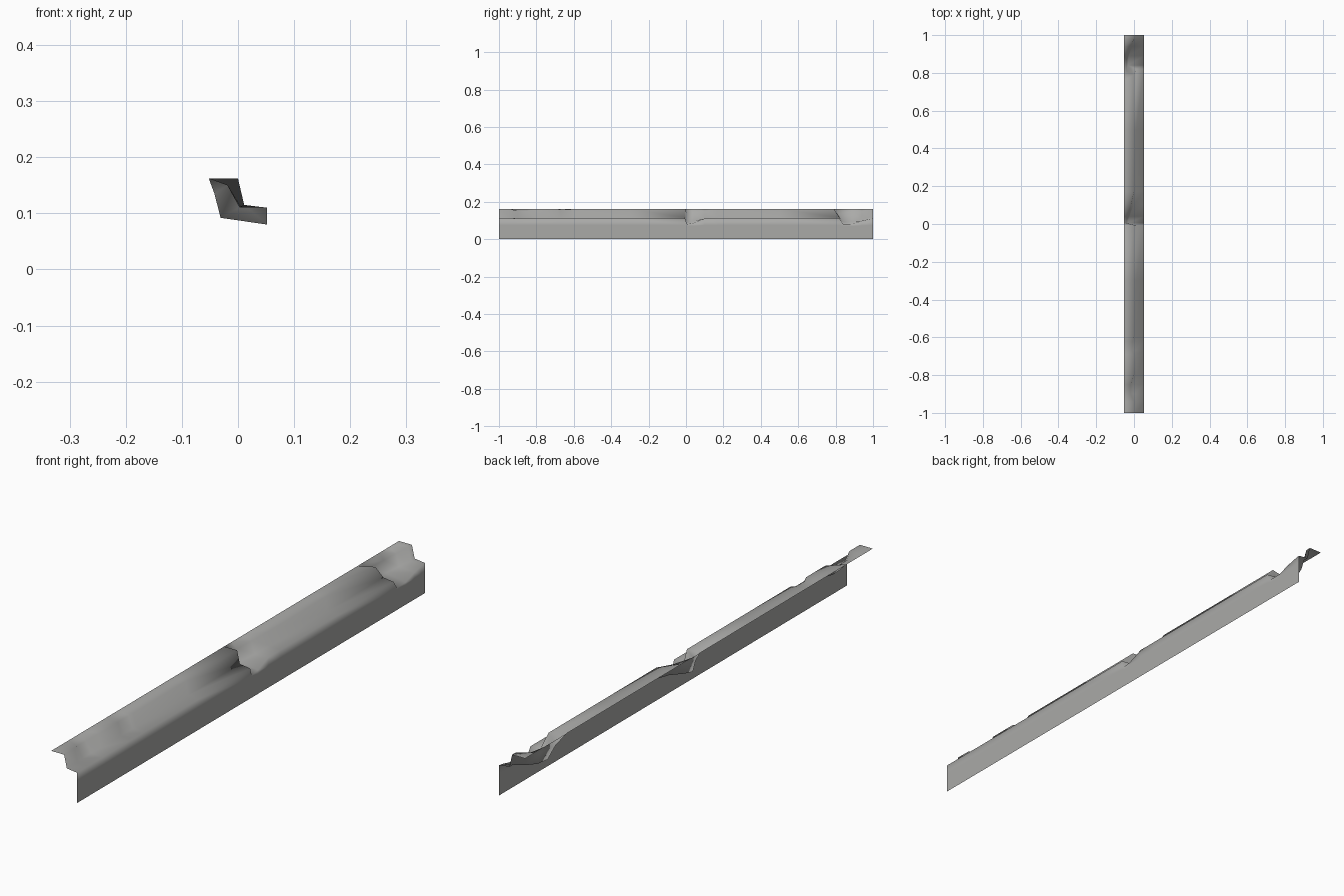
import bpy
from mathutils import Vector

cube = bpy.data.objects.get("Cube")
if cube:
    bpy.data.objects.remove(cube, do_unlink=True)

stone = bpy.data.materials.new("grey_stone")
stone.use_nodes = True
colour = (0.4, 0.4, 0.39, 1)
stone.diffuse_color = colour
stone.node_tree.nodes["Principled BSDF"].inputs["Base Color"].default_value = colour

# Cross-sections (x, z) from the shelf's back edge to the foot of the wall
WHOLE = [(-.052, .162), (0, .162), (.011, .115), (.052, .11), (.052, .075), (.052, 0)]
BROKEN = [(-.052, .162), (-.042, .135), (-.031, .092), (.052, .08), (.052, .07), (.052, 0)]
SKEW = [-.04, -.01, .02, .02, .02, .02]

# Stations: y, how broken the shelf lip, step and wall top are, slant of the break
STATIONS = [
    (-1, 0, 0, 0, 0), (-.94, 0, 0, 0, 0),
    (-.9, .45, .15, 0, 0), (-.85, .45, .2, 0, 0), (-.8, 0, 0, 0, 0),
    (-.69, 0, 0, 0, 0), (-.67, .2, 0, 0, 0), (-.62, .15, 0, 0, 0), (-.6, 0, 0, 0, 0),
    (-.3, 0, 0, 0, 0), (-.005, 0, 0, 0, 0),
    (.005, 1, 1, 1, 0), (.04, .8, .8, .8, 0), (.1, .4, .3, 0, 0), (.17, 0, 0, 0, 0),
    (.5, 0, 0, 0, 0), (.8, 0, 0, 0, 1),
    (.82, 1, 1, 1, 1), (.89, .9, .9, .95, 0), (.94, .5, .5, .4, 0),
    (.98, 0, 0, .1, 0), (1, 0, 0, 0, 0),
]


def section(y, lip, step, top, slant):
    """One cross-section blended between whole and broken."""
    blend = (0, lip, step, top, top, 0)
    return [Vector((a[0], y + s * slant, a[1])).lerp(
            Vector((b[0], y + s * slant, b[1])), t)
            for a, b, t, s in zip(WHOLE, BROKEN, blend, SKEW)]


# Loft the sections into one open sheet
rows = len(WHOLE)
verts = [p for station in STATIONS for p in section(*station)]
faces = []
for i in range(len(STATIONS) - 1):
    for j in range(rows - 1):
        k = i * rows + j
        faces.append((k, k + 1, k + rows + 1, k + rows))

mesh = bpy.data.meshes.new("stepped_edge_trim")
mesh.from_pydata(verts, [], faces)
mesh.materials.append(stone)
mesh.validate()
trim = bpy.data.objects.new("stepped_edge_trim", mesh)
bpy.context.collection.objects.link(trim)

# Soft worn shading
for poly in mesh.polygons:
    poly.use_smooth = True
